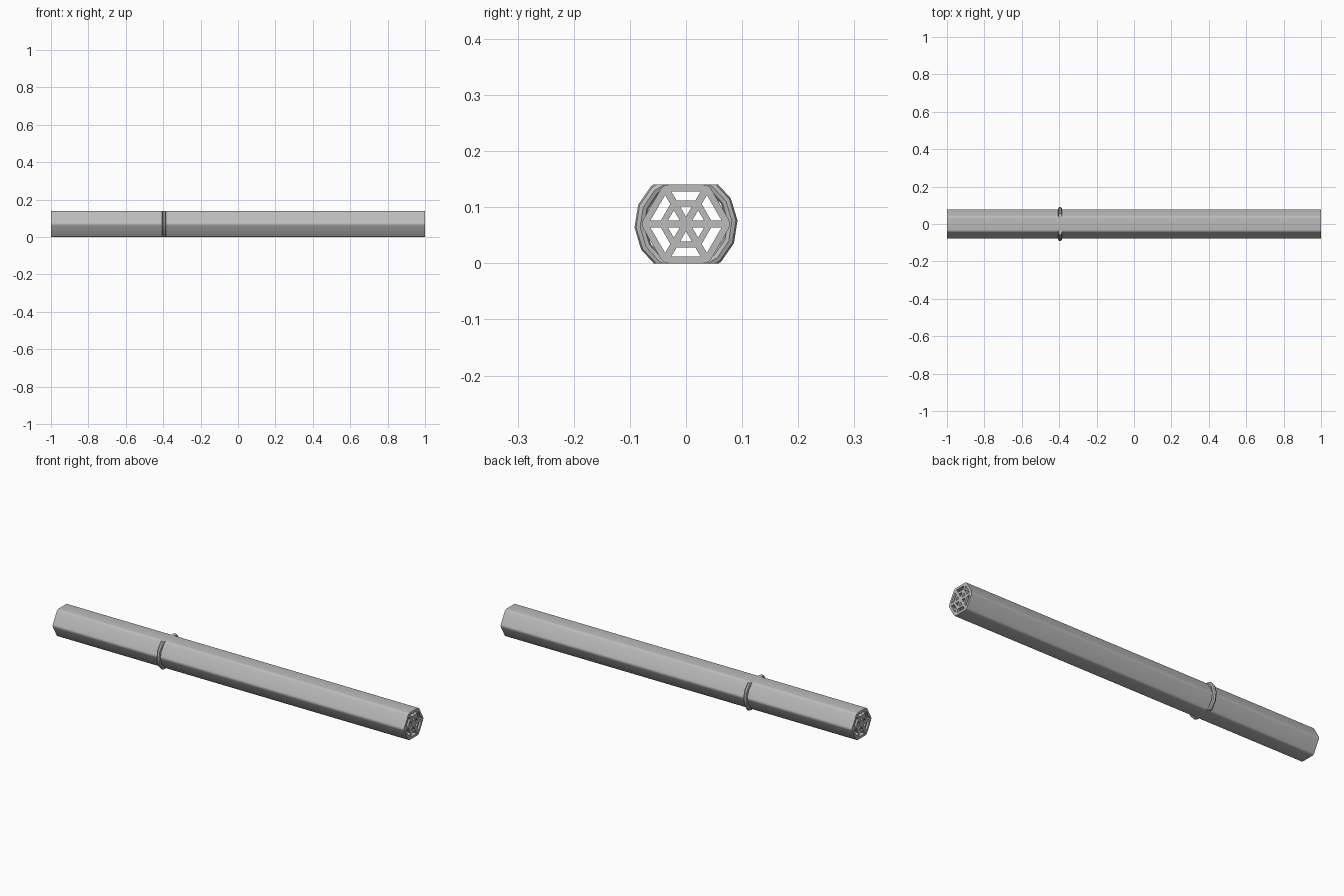
import bpy, bmesh, math
from mathutils import Matrix, Vector

cube = bpy.data.objects.get("Cube")
if cube:
    bpy.data.objects.remove(cube, do_unlink=True)

MID = 0.07                    # centre height, also the hexagon's apothem
TAN30, COS30 = math.tan(math.pi / 6), math.cos(math.pi / 6)

grey = bpy.data.materials.new("light_grey")
grey.use_nodes = True
grey.diffuse_color = (0.5, 0.5, 0.5, 1)
grey.node_tree.nodes["Principled BSDF"].inputs["Base Color"].default_value = (0.5, 0.5, 0.5, 1)


def add_object(name, bm):
    mesh = bpy.data.meshes.new(name)
    bm.to_mesh(mesh)
    bm.free()
    mesh.materials.append(grey)
    obj = bpy.data.objects.new(name, mesh)
    bpy.context.collection.objects.link(obj)
    bpy.ops.object.select_all(action='DESELECT')
    obj.select_set(True)
    bpy.context.view_layer.objects.active = obj
    bpy.ops.object.shade_smooth_by_angle(angle=math.radians(25))
    return obj


def turned(points, angle):
    rot = Matrix.Rotation(angle, 2)
    return [rot @ Vector(p) for p in points]


# Outline: hexagon with flat top and rounded corners
corner = 0.016
outline = []
for k in range(6):
    a = k * math.pi / 3
    centre = (MID - corner) / COS30
    for step in (-30, -10, 10, 30):
        b = a + math.radians(step)
        outline.append((centre * math.cos(a) + corner * math.cos(b),
                        centre * math.sin(a) + corner * math.sin(b)))

# Channels: a trapezoid and a triangle between each pair of spokes
spoke, outer, inner, hub = 0.0065, 0.058, 0.042, 0.031


def half(y):
    return y * TAN30 - spoke / COS30


loops = [outline]
for k in range(6):
    a = k * math.pi / 3
    loops.append(turned([(-half(outer), outer), (half(outer), outer),
                         (half(inner), inner), (-half(inner), inner)], a))
    loops.append(turned([(-half(hub), hub), (half(hub), hub), (0, 2 * spoke)], a))

# Tube: the filled section extruded along x
curve = bpy.data.curves.new("section", 'CURVE')
curve.dimensions = '2D'
curve.fill_mode = 'BOTH'
curve.extrude = 1.0
for loop in loops:
    spline = curve.splines.new('POLY')
    spline.points.add(len(loop) - 1)
    for point, (x, y) in zip(spline.points, loop):
        point.co = (x, y, 0, 1)
    spline.use_cyclic_u = True
helper = bpy.data.objects.new("section", curve)
bpy.context.collection.objects.link(helper)
bpy.context.view_layer.update()
section = helper.evaluated_get(bpy.context.evaluated_depsgraph_get()).to_mesh()
bm = bmesh.new()
bm.from_mesh(section)
bpy.data.objects.remove(helper, do_unlink=True)
bmesh.ops.remove_doubles(bm, verts=bm.verts, dist=0.00001)
bmesh.ops.transform(bm, verts=bm.verts, matrix=Matrix(
    ((0, 0, 1, 0), (1, 0, 0, 0), (0, 1, 0, MID), (0, 0, 0, 1))))
bmesh.ops.recalc_face_normals(bm, faces=bm.faces)
add_object("hexagonal_tube", bm)

# Band: a slim ring around the tube, trimmed level with its flat top and bottom
bm = bmesh.new()
sides, facets, radius, thick = 14, 8, 0.082, 0.01
rings = []
for i in range(sides):
    a = math.tau * i / sides + math.radians(4)
    ring = []
    for j in range(facets):
        b = math.tau * j / facets
        r = radius + thick * math.cos(b)
        ring.append(bm.verts.new((-0.395 + thick * math.sin(b),
                                  r * math.cos(a), MID + r * math.sin(a))))
    rings.append(ring)
for i in range(sides):
    p, q = rings[i], rings[(i + 1) % sides]
    for j in range(facets):
        n = (j + 1) % facets
        bm.faces.new((p[j], q[j], q[n], p[n]))
for height, direction in ((2 * MID, 1), (0, -1)):
    cut = bmesh.ops.bisect_plane(bm, geom=bm.verts[:] + bm.edges[:] + bm.faces[:],
                                 plane_co=(0, 0, height), plane_no=(0, 0, direction),
                                 clear_outer=True)
    edges = [e for e in cut["geom_cut"] if isinstance(e, bmesh.types.BMEdge)]
    bmesh.ops.holes_fill(bm, edges=edges)
bmesh.ops.recalc_face_normals(bm, faces=bm.faces)
add_object("band", bm)
